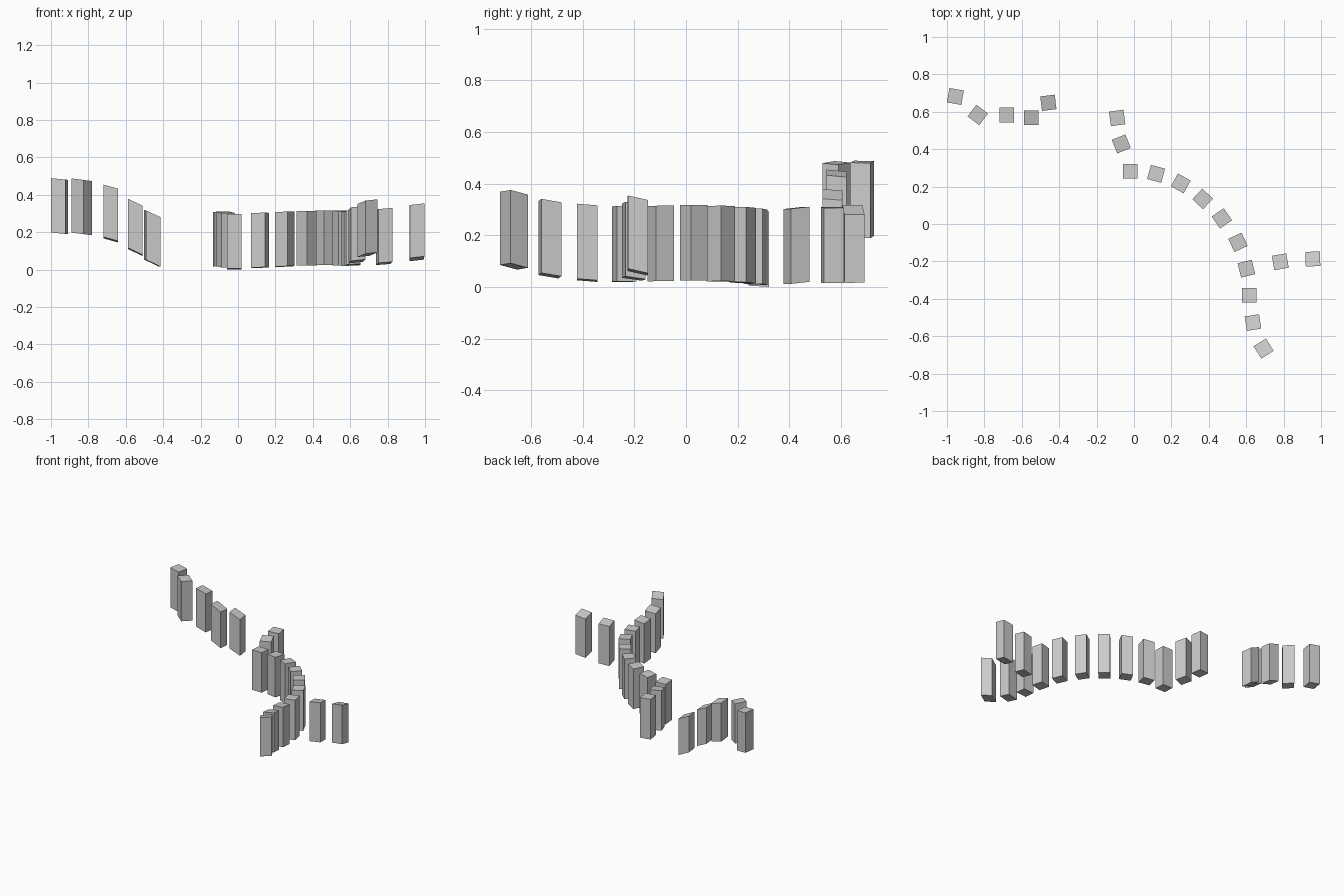
import bpy, bmesh, math
from mathutils import Matrix

SIDE = 0.078      # square plan of each post
HEIGHT = 0.292    # post height on level ground


def post(name, x, y, angle, base, slope_x, slope_y):
    """Upright post whose top and bottom follow the ground slope."""
    bm = bmesh.new()
    bmesh.ops.create_cube(bm, size=1)
    h = HEIGHT / math.sqrt(1 + slope_x ** 2 + slope_y ** 2)
    bm.transform(Matrix.Rotation(math.radians(angle), 4, 'Z') @ Matrix.Diagonal((SIDE, SIDE, h, 1)))
    for v in bm.verts:
        v.co.z += base + h / 2 + slope_x * v.co.x + slope_y * v.co.y
        v.co.x += x
        v.co.y += y
    mesh = bpy.data.meshes.new(name)
    bm.to_mesh(mesh)
    bm.free()
    bpy.context.collection.objects.link(bpy.data.objects.new(name, mesh))


# x, y, turn, base height, ground slope along x and y
rows = {
    "hill_post": [
        (-0.955, 0.682, -10, 0.194, -0.10, 0.0),
        (-0.835, 0.583, -37, 0.191, -0.13, 0.0),
        (-0.680, 0.583, 0, 0.160, -0.28, -0.10),
        (-0.550, 0.567, 0, 0.095, -0.48, -0.08),
        (-0.458, 0.648, 7, 0.035, -0.47, -0.05),
    ],
    "curve_post": [
        (-0.090, 0.567, 8, 0.016, -0.03, 0.0),
        (-0.068, 0.428, 22, 0.016, -0.03, 0.10),
        (-0.020, 0.283, 0, 0.003, 0.0, -0.06),
        (0.118, 0.268, -15, 0.011, 0.04, -0.04),
        (0.250, 0.217, -29, 0.017, 0.04, -0.03),
        (0.367, 0.134, -43, 0.022, 0.02, 0.0),
        (0.470, 0.030, 34, 0.025, 0.0, 0.0),
        (0.556, -0.098, 25, 0.023, 0.0, 0.02),
        (0.601, -0.239, 14, 0.021, 0.03, 0.0),
        (0.617, -0.382, 0, 0.026, 0.08, -0.08),
        (0.636, -0.527, 9, 0.044, 0.13, -0.15),
        (0.693, -0.666, 32, 0.080, 0.20, -0.15),
    ],
    "side_post": [
        (0.782, -0.202, 10, 0.033, 0.10, -0.13),
        (0.956, -0.187, 2, 0.058, 0.12, -0.22),
    ],
}
for name, posts in rows.items():
    for i, p in enumerate(posts, 1):
        post(f"{name}_{i}", *p)
